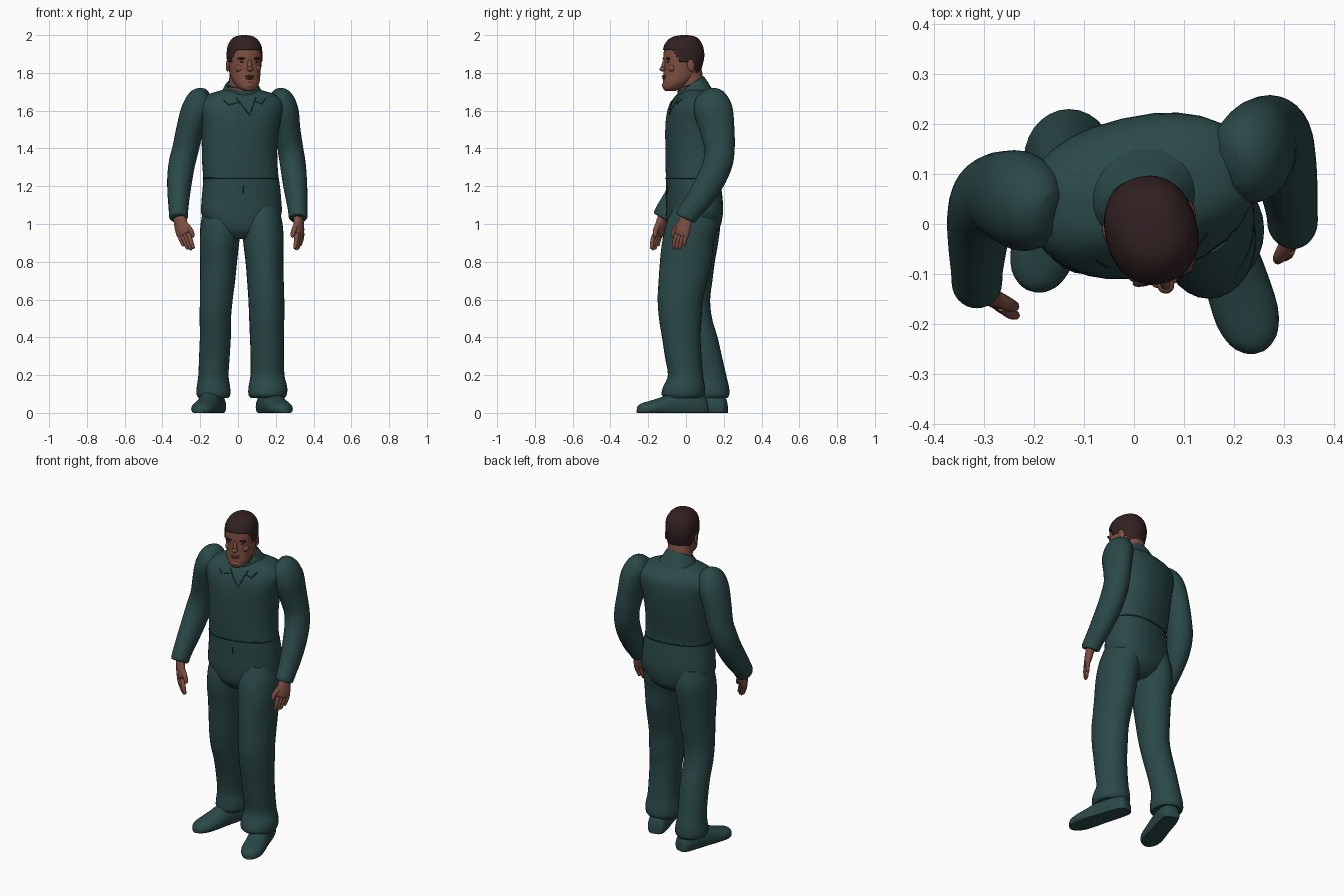
import bpy, bmesh, math
from mathutils import Vector, Matrix
from mathutils.bvhtree import BVHTree

if "Cube" in bpy.data.objects:
    bpy.data.objects.remove(bpy.data.objects["Cube"])

def material(name, rgb):
    m = bpy.data.materials.new(name)
    m.diffuse_color = (*rgb, 1)
    m.use_nodes = True
    m.node_tree.nodes["Principled BSDF"].inputs["Base Color"].default_value = m.diffuse_color
    return m

SUIT = material("dark teal cloth", (0.023, 0.066, 0.064))
SEAM = material("seam shadow teal", (0.009, 0.026, 0.026))
SKIN = material("brown skin", (0.21, 0.08, 0.055))
LIP = material("lip brown", (0.15, 0.05, 0.04))
HAIR = material("dark brown hair", (0.032, 0.015, 0.015))

YAW = math.radians(13)
SIDE = Vector((math.cos(YAW), math.sin(YAW), 0))   # body's sideways axis
X = Vector((1, 0, 0))

def finish(name, bm, mat):
    bmesh.ops.recalc_face_normals(bm, faces=bm.faces)
    me = bpy.data.meshes.new(name)
    bm.to_mesh(me)
    bm.free()
    for p in me.polygons:
        p.use_smooth = True
    me.set_sharp_from_angle(angle=math.radians(50))
    me.materials.append(mat)
    ob = bpy.data.objects.new(name, me)
    bpy.context.collection.objects.link(ob)
    return ob

def spline(rows, sub):
    """Catmull-Rom through rows of numbers."""
    out = []
    for i in range(len(rows) - 1):
        a, b, c, d = (rows[max(0, min(len(rows) - 1, i + k))] for k in (-1, 0, 1, 2))
        for s in range(sub):
            t = s / sub
            out.append([0.5 * (2 * q + (r - p) * t + (2 * p - 5 * q + 4 * r - w) * t * t
                               + (3 * q - p - 3 * r + w) * t ** 3)
                        for p, q, r, w in zip(a, b, c, d)])
    out.append(list(rows[-1]))
    return out

def skin(name, rings, mat, keep=None):
    bm = bmesh.new()
    vs = [[bm.verts.new(p) for p in ring] for ring in rings]
    n = len(vs[0])
    for a, b in zip(vs, vs[1:]):
        for i in range(n):
            j = (i + 1) % n
            bm.faces.new((a[i], a[j], b[j], b[i]))
    bm.faces.new(vs[0])
    bm.faces.new(vs[-1])
    if keep:
        bad = [f for f in bm.faces if not keep(f.calc_center_median())]
        bmesh.ops.delete(bm, geom=bad, context='FACES')
    return finish(name, bm, mat)

def tube(name, rows, mat, ref=X, flat=False, sides=28, sub=4, power=2.0, keep=None):
    """Rows are x, y, z, radius along ref, radius across."""
    rows = spline(rows, sub)
    rings = []
    for i, r in enumerate(rows):
        t = Vector((0, 0, 1))
        if not flat:
            a, b = rows[max(0, i - 1)], rows[min(len(rows) - 1, i + 1)]
            t = (Vector(b[:3]) - Vector(a[:3])).normalized()
        u = (ref - t * ref.dot(t)).normalized()
        v = t.cross(u)
        ring = []
        for k in range(sides):
            ang = 2 * math.pi * k / sides
            c, s = math.cos(ang), math.sin(ang)
            c = math.copysign(abs(c) ** (2 / power), c)
            s = math.copysign(abs(s) ** (2 / power), s)
            ring.append(Vector(r[:3]) + u * c * max(r[3], 0.002) + v * s * max(r[4], 0.002))
        rings.append(ring)
    return skin(name, rings, mat, keep)

# torso and pelvis
torso = tube("torso", [
    (.018, .03, .92, .09, .08), (.018, .04, .97, .16, .13), (.018, .045, 1.05, .212, .142),
    (.018, .045, 1.12, .212, .142), (.018, .04, 1.2, .205, .138), (.015, .037, 1.25, .2, .136),
    (.01, .04, 1.32, .2, .142), (.008, .048, 1.42, .2, .152), (.01, .055, 1.52, .21, .158),
    (.012, .062, 1.6, .23, .152), (.015, .067, 1.65, .225, .133), (.018, .06, 1.687, .175, .1),
    (.02, .05, 1.71, .1, .07)], SUIT, SIDE, flat=True, power=2.35)
tube("waist_seam", [(.015, .037, 1.238, .2, .138), (.015, .037, 1.242, .203, .140),
                    (.015, .037, 1.246, .2, .138)], SEAM, SIDE, flat=True, power=2.35, sub=1)

# trouser legs
tube("left_leg", [
    (.125, .045, 1.09, .09, .11), (.128, .032, 1.0, .108, .138), (.135, .01, .9, .107, .137),
    (.14, 0, .8, .1, .138), (.145, -.015, .7, .097, .13), (.15, -.03, .6, .095, .12),
    (.152, -.03, .5, .093, .113), (.153, -.025, .4, .09, .102), (.155, -.015, .3, .088, .097),
    (.156, -.003, .2, .09, .093), (.158, -.01, .14, .102, .11), (.157, -.015, .1, .102, .115),
    (.157, -.015, .08, .092, .1)], SUIT, flat=True)
tube("right_leg", [
    (-.09, .045, 1.09, .09, .11), (-.09, .042, 1.0, .108, .138), (-.098, .035, .9, .104, .135),
    (-.103, .035, .8, .098, .118), (-.108, .035, .7, .093, .105), (-.115, .035, .6, .087, .093),
    (-.12, .05, .5, .083, .088), (-.12, .08, .4, .082, .087), (-.125, .105, .3, .081, .085),
    (-.13, .125, .2, .08, .088), (-.13, .13, .14, .088, .097), (-.13, .13, .1, .09, .1),
    (-.13, .13, .08, .08, .09)], SUIT, flat=True)

# shoes: flat-bottomed sections from heel to toe
def shoe(name, heel, toe):
    heel, toe = Vector((*heel, 0)), Vector((*toe, 0))
    across = (toe - heel).normalized().cross(Vector((0, 0, 1)))
    sections = spline([(0, .028, .05), (.04, .048, .09), (.2, .058, .125), (.45, .06, .115),
                       (.62, .064, .088), (.8, .064, .066), (.92, .05, .053), (.98, .028, .04),
                       (1, .01, .025)], 3)
    rings = []
    for t, w, h in sections:
        ring = []
        for k in range(24):
            a = 2 * math.pi * k / 24
            z = max(0, h * (.35 + .65 * math.sin(a)))
            ring.append(heel.lerp(toe, t) + across * w * math.cos(a) + Vector((0, 0, z)))
        rings.append(ring)
    skin(name, rings, SUIT)

shoe("left_shoe", (.135, .11), (.25, -.258))
shoe("right_shoe", (-.105, .215), (-.205, -.135))

# sleeves
tube("left_sleeve", [
    (.19, .115, 1.69, .03, .045), (.212, .125, 1.665, .07, .085), (.242, .145, 1.6, .078, .102),
    (.26, .165, 1.5, .07, .092), (.277, .178, 1.4, .068, .08), (.29, .168, 1.32, .068, .078),
    (.3, .13, 1.23, .065, .075), (.31, .075, 1.14, .058, .068), (.316, .03, 1.08, .052, .06),
    (.318, 0, 1.04, .05, .056), (.318, -.006, 1.03, .042, .047)], SUIT)
tube("right_sleeve", [
    (-.165, .02, 1.69, .03, .045), (-.188, .03, 1.665, .07, .08), (-.223, .045, 1.6, .078, .1),
    (-.255, .055, 1.5, .072, .092), (-.277, .06, 1.4, .07, .082), (-.297, .048, 1.32, .07, .078),
    (-.309, .01, 1.23, .066, .075), (-.314, -.05, 1.14, .058, .068),
    (-.315, -.095, 1.08, .052, .06), (-.315, -.12, 1.04, .05, .056),
    (-.315, -.126, 1.03, .042, .047)], SUIT)

# hands: palm, four fingers and a thumb on the side that "wide" points to
def hand(side, wrist, knuckle, tip, wide, curl):
    wrist, knuckle, tip, curl = map(Vector, (wrist, knuckle, tip, curl))
    wide = Vector(wide).normalized()
    mid = wrist.lerp(knuckle, .5)
    tube(side + "_palm", [(*wrist, .03, .024), (*mid, .04, .023), (*knuckle, .042, .017),
                          (*knuckle.lerp(tip, .12), .03, .01)], SKIN, wide, sides=16)
    for i in range(4):
        off = wide * (.031 - .021 * i)
        end = knuckle.lerp(tip, (.92, 1.0, .95, .75)[i]) + off * .9
        base = knuckle + off
        bend = base.lerp(end, .5) - curl * .25
        tube(f"{side}_finger_{i + 1}", [(*base, .012, .013), (*bend, .0115, .012),
             (*base.lerp(end, .9), .009, .009), (*end, .004, .004)], SKIN, wide, sides=10, sub=3)
    a, c = mid + wide * .025, knuckle + wide * .06 + curl
    tube(side + "_thumb", [(*a, .016, .016), (*(a.lerp(c, .5) + wide * .008), .015, .014),
         (*a.lerp(c, .9), .011, .01), (*c, .004, .004)], SKIN, wide, sides=10, sub=3)

hand("left", (.32, .005, 1.05), (.325, -.022, .95), (.312, -.045, .862),
     (-.45, -.89, 0), (-.012, 0, -.02))
hand("right", (-.315, -.118, 1.05), (-.29, -.146, .95), (-.255, -.172, .862),
     (.83, -.55, 0), (.005, .012, -.02))

# neck and collar
tube("neck", [(.02, .04, 1.64, .08, .075), (.022, .03, 1.72, .074, .07),
              (.027, .015, 1.8, .07, .07)], SKIN, SIDE)
tube("collar", [(.02, .055, 1.665, .125, .1), (.02, .043, 1.70, .106, .09),
                (.022, .03, 1.735, .088, .082), (.022, .028, 1.738, .078, .074),
                (.022, .032, 1.725, .07, .066)], SUIT, SIDE, flat=False, sub=2,
     keep=lambda c: True)

# head, in its own turned frame
TURN = Matrix.Translation((.033, -.008, 0)) @ Matrix.Rotation(math.radians(15), 4, 'Z')
UNTURN = TURN.inverted()
HSIDE = TURN.to_3x3() @ X
profile = [(-.078, 1.705, .025, .028), (-.066, 1.72, .048, .05), (-.045, 1.75, .068, .071),
           (-.02, 1.79, .078, .092), (-.01, 1.84, .084, .1), (-.006, 1.89, .087, .106),
           (-.006, 1.935, .083, .099), (-.004, 1.97, .064, .078), (-.002, 1.988, .04, .05),
           (0, 1.995, .008, .01)]

def head_rows(grow):
    return [(*(TURN @ Vector((0, y, z + (grow if z > 1.9 else 0)))), rx + grow, ry + grow)
            for y, z, rx, ry in profile]

def hairline(c):
    y = (UNTURN @ c).y
    step = lambda a, b: max(0, min(1, (y - a) / (b - a)))
    return c.z > 1.925 - .065 * step(-.085, -.045) - .065 * step(.01, .06)

tube("head", head_rows(0), SKIN, HSIDE, flat=True, sides=32, power=2.2)
hair = tube("hair", head_rows(.005), HAIR, HSIDE, flat=True, sides=48, sub=8, power=2.2,
            keep=hairline)
thick = hair.modifiers.new("thickness", 'SOLIDIFY')
thick.thickness, thick.offset = .006, -1

def blob(name, loc, size, mat, tilt=0):
    bm = bmesh.new()
    m = TURN @ Matrix.Translation(loc) @ Matrix.Rotation(tilt, 4, 'X') @ Matrix.Diagonal((*size, 1))
    bmesh.ops.create_uvsphere(bm, u_segments=16, v_segments=10, radius=1, matrix=m)
    finish(name, bm, mat)

# facial features
blob("nose_bridge", (0, -.112, 1.842), (.011, .014, .034), SKIN, -.25)
blob("nose_tip", (0, -.119, 1.82), (.017, .017, .012), SKIN)
blob("upper_lip", (0, -.112, 1.782), (.026, .011, .006), LIP)
blob("lower_lip", (0, -.111, 1.771), (.022, .011, .006), LIP)
blob("chin", (0, -.102, 1.735), (.03, .02, .02), SKIN)
for s, side in ((1, "left"), (-1, "right")):
    blob(side + "_brow", (s * .037, -.1, 1.876), (.027, .01, .006), HAIR)
    blob(side + "_eye", (s * .035, -.099, 1.859), (.014, .006, .005), HAIR)
    blob(side + "_cheek", (s * .045, -.082, 1.825), (.025, .018, .022), SKIN)
    blob(side + "_ear", (s * .087, .012, 1.84), (.009, .02, .034), SKIN, .2)

# front seams laid on the torso surface
tree = BVHTree.FromPolygons([v.co for v in torso.data.vertices],
                            [list(p.vertices) for p in torso.data.polygons])

def seam(name, ends):
    cu = bpy.data.curves.new(name, 'CURVE')
    cu.dimensions = '3D'
    cu.bevel_depth = .0025
    cu.bevel_resolution = 1
    pts = []
    for a, b in zip(ends, ends[1:]):
        for i in range(9):
            x, z = (p + (q - p) * i / 8 for p, q in zip(a, b))
            hit = tree.ray_cast(Vector((x, -1, z)), Vector((0, 1, 0)))[0]
            if hit:
                pts.append(hit)
    sp = cu.splines.new('POLY')
    sp.points.add(len(pts) - 1)
    for p, co in zip(sp.points, pts):
        p.co = (*co, 1)
    cu.materials.append(SEAM)
    bpy.context.collection.objects.link(bpy.data.objects.new(name, cu))

seam("neck_opening", [(-.01, 1.67), (.062, 1.575), (.095, 1.67)])
seam("right_lapel_edge", [(-.075, 1.655), (-.05, 1.63), (.01, 1.645)])
seam("left_lapel_edge", [(.145, 1.665), (.125, 1.635), (.09, 1.65)])
seam("fly_seam", [(.03, 1.2), (.03, 1.16)])
